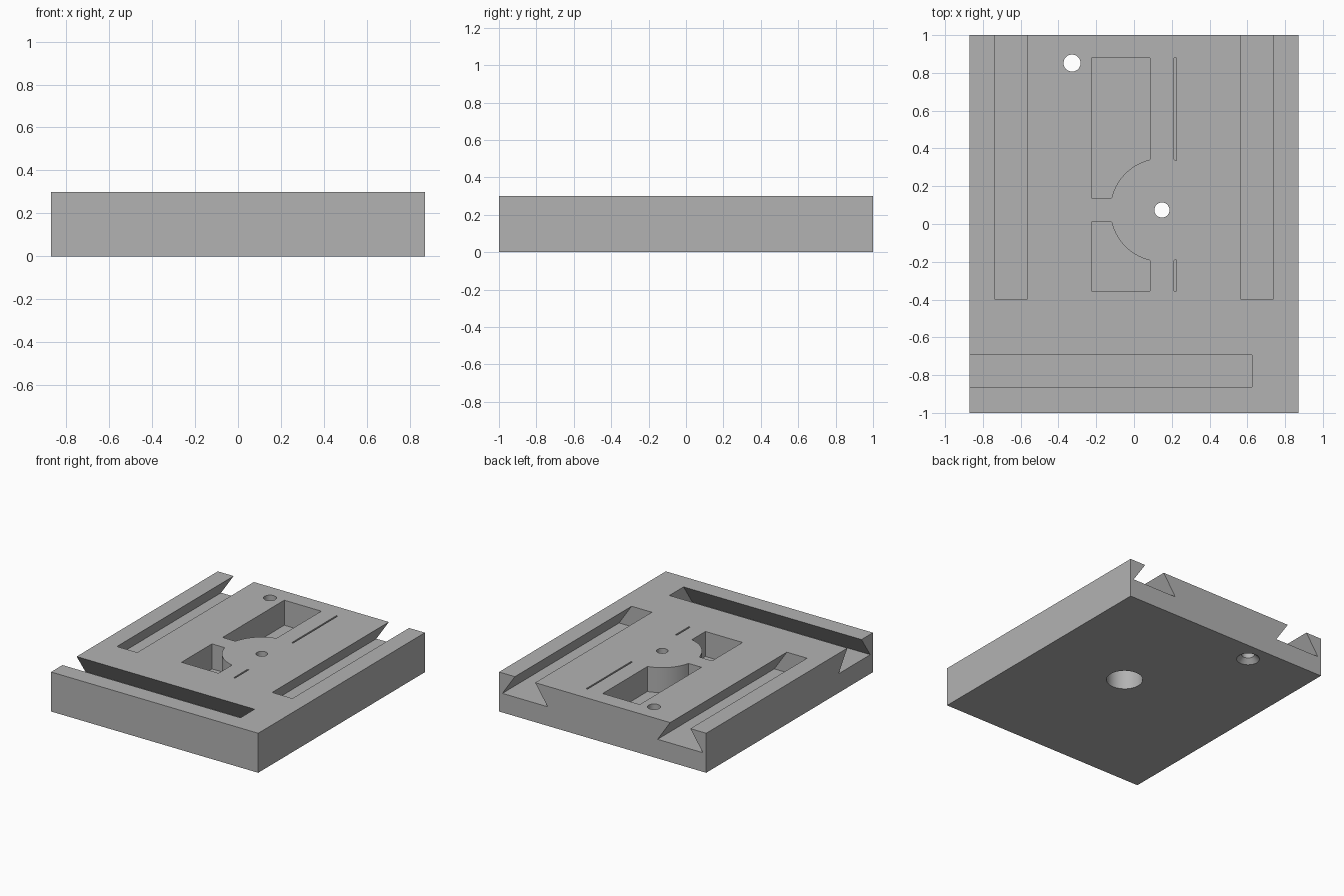
import bpy, bmesh, math
from mathutils import Vector

if "Cube" in bpy.data.objects:
    bpy.data.objects.remove(bpy.data.objects["Cube"], do_unlink=True)

HALF_X, HALF_Y, TOP = 0.87, 1.0, 0.30
SLOT_FLOOR = 0.145
POCKET_FLOOR = 0.11
HUB = Vector((0.148, 0.074))
HUB_R = 0.274
OVER = 0.1  # how far cutters reach past the faces they cut

grey = bpy.data.materials.new("plain grey")
grey.use_nodes = True
grey.diffuse_color = (0.45, 0.45, 0.45, 1)
grey.node_tree.nodes["Principled BSDF"].inputs["Base Color"].default_value = (0.45, 0.45, 0.45, 1)


def make_object(name, bm):
    bmesh.ops.recalc_face_normals(bm, faces=bm.faces[:])
    mesh = bpy.data.meshes.new(name)
    bm.to_mesh(mesh)
    bm.free()
    mesh.materials.append(grey)
    obj = bpy.data.objects.new(name, mesh)
    bpy.context.collection.objects.link(obj)
    return obj


def prism(name, outline, sweep):
    """Closed solid: an outline of 3D points swept along a vector."""
    bm = bmesh.new()
    face = bm.faces.new([bm.verts.new(p) for p in outline])
    new = bmesh.ops.extrude_face_region(bm, geom=[face], use_keep_orig=True)["geom"]
    verts = [v for v in new if isinstance(v, bmesh.types.BMVert)]
    bmesh.ops.translate(bm, vec=sweep, verts=verts)
    return make_object(name, bm)


def frustum(name, centre, z0, z1, r0, r1, sides=48):
    bm = bmesh.new()
    bmesh.ops.create_cone(bm, cap_ends=True, segments=sides, radius1=r0, radius2=r1, depth=z1 - z0)
    bmesh.ops.translate(bm, vec=(centre[0], centre[1], (z0 + z1) / 2), verts=bm.verts[:])
    return make_object(name, bm)


def pocket(name, x0, x1, y_end, side, y_inner):
    """Rectangular pocket whose inner corner is bitten off by the round hub."""
    def hub_angle(x):
        return math.acos((x - HUB.x) / HUB_R)
    # The arc starts where it meets x1 and stops at y_inner or x0
    a0 = hub_angle(x1)
    a1 = math.pi - math.asin(abs(y_inner - HUB.y) / HUB_R) if y_inner is not None else hub_angle(x0)
    steps = 20
    arc = [a0 + (a1 - a0) * i / steps for i in range(steps + 1)]
    pts = [(x1, y_end)]
    pts += [(HUB.x + HUB_R * math.cos(a), HUB.y + side * HUB_R * math.sin(a)) for a in arc]
    if y_inner is not None:
        pts.append((x0, y_inner))
    pts.append((x0, y_end))
    return prism(name, [(x, y, POCKET_FLOOR) for x, y in pts], (0, 0, TOP - POCKET_FLOOR + OVER))


# Dovetail section: offset from the slot centre line, height
DOVETAIL = [(-0.19, SLOT_FLOOR), (0.19, SLOT_FLOOR), (0.085, TOP),
            (0.085, TOP + OVER), (-0.085, TOP + OVER), (-0.085, TOP)]

# Base plate
bm = bmesh.new()
bmesh.ops.create_cube(bm, size=1)
bmesh.ops.scale(bm, vec=(2 * HALF_X, 2 * HALF_Y, TOP), verts=bm.verts[:])
bmesh.ops.translate(bm, vec=(0, 0, TOP / 2), verts=bm.verts[:])
plate = make_object("slotted_base_plate", bm)

cutters = []

# Two side dovetail slots, open at the back
for side, label in ((-1, "right"), (1, "left")):
    section = [(side * 0.652 + u, -0.40, z) for u, z in DOVETAIL]
    cutters.append(prism(label + "_slot_cutter", section, (0, HALF_Y + 0.40 + OVER, 0)))

# Front dovetail slot, open at the right side
section = [(0.625, -0.778 + u, z) for u, z in DOVETAIL]
cutters.append(prism("front_slot_cutter", section, (-HALF_X - 0.625 - OVER, 0, 0)))

# Pockets and narrow slits around the hub
for side, y_end, y_inner, label in ((1, 0.878, 0.138, "back"), (-1, -0.355, 0.01, "front")):
    cutters.append(pocket(label + "_pocket_cutter", -0.226, 0.085, y_end, side, y_inner))
    cutters.append(pocket(label + "_slit_cutter", 0.212, 0.224, y_end, side, None))

# Hub hole with its counterbore underneath
cutters.append(frustum("hub_hole_cutter", HUB, 0.1, TOP + OVER, 0.04, 0.04))
cutters.append(frustum("counterbore_cutter", HUB, -OVER, 0.2, 0.127, 0.127))

# Corner screw hole, countersunk underneath
SCREW = (-0.328, 0.852)
cutters.append(frustum("screw_hole_cutter", SCREW, -OVER, TOP + OVER, 0.045, 0.045))
cutters.append(frustum("countersink_cutter", SCREW, -0.01, 0.035, 0.09, 0.045))

# Cut everything and remove the cutters
bpy.ops.object.select_all(action='DESELECT')
plate.select_set(True)
bpy.context.view_layer.objects.active = plate
for cutter in cutters:
    cutter.hide_render = True
    mod = plate.modifiers.new(cutter.name, 'BOOLEAN')
    mod.operation = 'DIFFERENCE'
    mod.solver = 'EXACT'
    mod.object = cutter
    bpy.ops.object.modifier_apply(modifier=mod.name)
    bpy.data.objects.remove(cutter, do_unlink=True)

bpy.ops.object.shade_smooth_by_angle(angle=math.radians(30))
